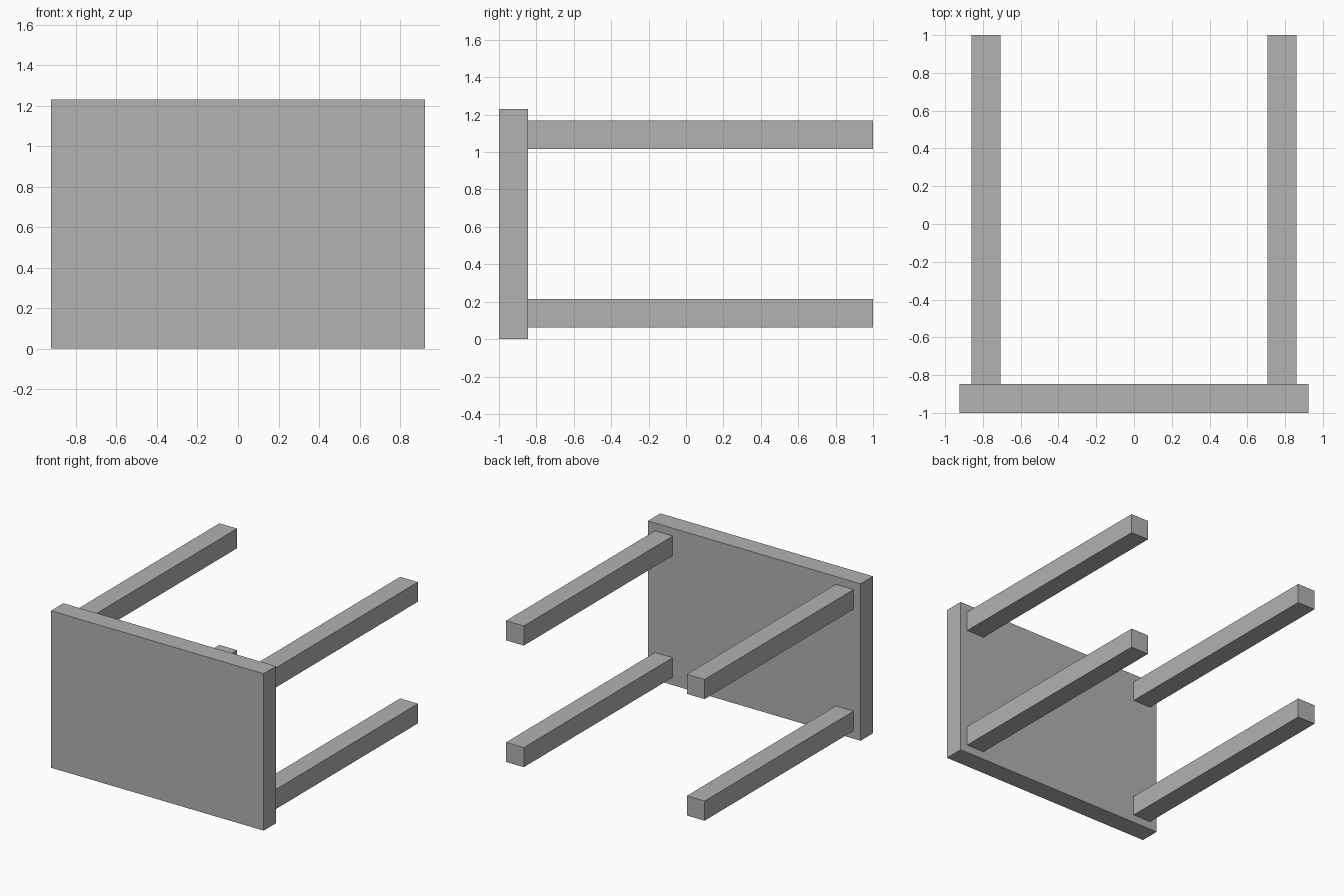
import bpy
import bmesh
from mathutils import Vector

# Remove the default cube
default = bpy.data.objects.get("Cube")
if default:
    bpy.data.objects.remove(default, do_unlink=True)

grey = bpy.data.materials.new("plain grey")
grey.use_nodes = True
colour = (0.445, 0.445, 0.445, 1)
grey.diffuse_color = colour
grey.node_tree.nodes["Principled BSDF"].inputs["Base Color"].default_value = colour


def box(name, low, high):
    """Flat-shaded box between two opposite corners."""
    low, high = Vector(low), Vector(high)
    bm = bmesh.new()
    bmesh.ops.create_cube(bm, size=1)
    bmesh.ops.scale(bm, vec=high - low, verts=bm.verts)
    mesh = bpy.data.meshes.new(name)
    bm.to_mesh(mesh)
    bm.free()
    mesh.materials.append(grey)
    obj = bpy.data.objects.new(name, mesh)
    obj.location = (low + high) / 2
    bpy.context.collection.objects.link(obj)
    return obj


half_width, height = 0.923, 1.231
thick = 0.154      # slab thickness and leg width
inset = 0.0615     # gap from slab edge to leg
back_of_slab = -1 + thick

# Table top, standing on its long edge
box("table_top", (-half_width, -1, 0), (half_width, back_of_slab, height))

# Four legs reaching backwards from the corners
for side, x in (("left", half_width - inset - thick), ("right", inset - half_width)):
    for level, z in (("lower", inset), ("upper", height - inset - thick)):
        box(f"{level}_{side}_leg", (x, back_of_slab, z), (x + thick, 1, z + thick))
